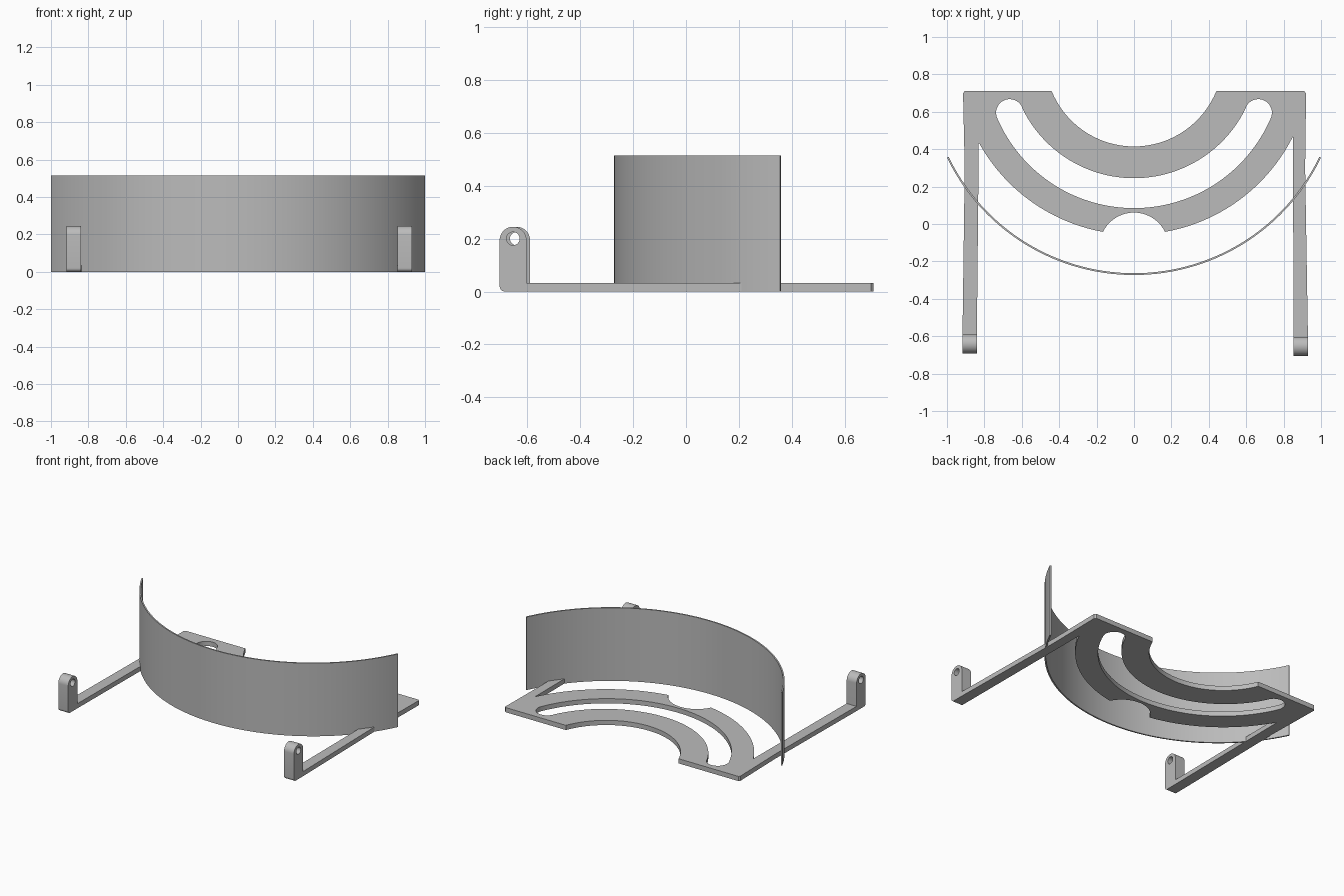
import bpy
from math import atan2, cos, sin, tau, hypot, radians
from mathutils import Matrix

if "Cube" in bpy.data.objects:
    bpy.data.objects.remove(bpy.data.objects["Cube"], do_unlink=True)

grey = bpy.data.materials.new("plain_grey")
grey.use_nodes = True
colour = (0.5, 0.5, 0.5, 1)
grey.diffuse_color = colour
grey.node_tree.nodes["Principled BSDF"].inputs["Base Color"].default_value = colour


def arc(centre, p, q, steps, ccw=True):
    """Points on an arc around centre from p to q."""
    (cx, cy), d0, d1 = centre, None, None
    d0 = (p[0] - cx, p[1] - cy)
    d1 = (q[0] - cx, q[1] - cy)
    a0 = atan2(d0[1], d0[0])
    sweep = (atan2(d1[1], d1[0]) - a0) % tau
    if not ccw:
        sweep -= tau
    r0, r1 = hypot(*d0), hypot(*d1)
    pts = []
    for i in range(steps + 1):
        t = i / steps
        r = r0 + (r1 - r0) * t
        pts.append((cx + r * cos(a0 + sweep * t), cy + r * sin(a0 + sweep * t)))
    return pts


def extrude(name, loops, depth, matrix):
    """Fill the first loop, cut the other loops out, and extrude by depth."""
    curve = bpy.data.curves.new(name + "_outline", "CURVE")
    curve.dimensions = "2D"
    curve.fill_mode = "BOTH"
    curve.extrude = depth / 2
    for loop in loops:
        spline = curve.splines.new("POLY")
        spline.points.add(len(loop) - 1)
        for point, (x, y) in zip(spline.points, loop):
            point.co = (x, y, 0, 1)
        spline.use_cyclic_u = True
    obj = bpy.data.objects.new(name, curve)
    bpy.context.collection.objects.link(obj)
    bpy.ops.object.select_all(action="DESELECT")
    obj.select_set(True)
    bpy.context.view_layer.objects.active = obj
    bpy.ops.object.convert(target="MESH")
    obj = bpy.context.object
    obj.name = name
    # Weld the caps to the walls and make the normals consistent
    bpy.ops.object.mode_set(mode="EDIT")
    bpy.ops.mesh.select_all(action="SELECT")
    bpy.ops.mesh.remove_doubles(threshold=0.0001)
    bpy.ops.mesh.normals_make_consistent(inside=False)
    bpy.ops.object.mode_set(mode="OBJECT")
    obj.data.transform(matrix @ Matrix.Translation((0, 0, depth / 2)))
    obj.data.materials.clear()
    obj.data.materials.append(grey)
    bpy.ops.object.shade_smooth_by_angle(angle=radians(30))
    return obj


# Curved shield: a thin tall wall bent along an arc
hub = (0, 0.8375)
shield = arc(hub, (-1, 0.355), (1, 0.355), 72)
shield += arc(hub, (0.991, 0.359), (-0.991, 0.359), 72, ccw=False)
extrude("shield", [shield], 0.515, Matrix())

# Flat bracket with its two arms, outer sweep and centre notch
ring = (0, 0.895)
outline = arc((0, 0.89), (-0.44, 0.71), (0.44, 0.71), 40)
outline += [(0.91, 0.71), (0.92, 0.70), (0.915, 0.3), (0.93, -0.605),
            (0.853, -0.605)]
outline += arc(ring, (0.85, 0.468), (0.166, -0.042), 28, ccw=False)
outline += arc((0, -0.124), (0.166, -0.042), (-0.166, -0.042), 20)[1:]
outline += arc(ring, (-0.166, -0.042), (-0.83, 0.436), 28, ccw=False)[1:]
outline += [(-0.84, -0.59), (-0.917, -0.59), (-0.905, 0.3), (-0.914, 0.70),
            (-0.905, 0.71)]

# Curved slot with rounded ends
far, near = (0.733, 0.57), (0.594, 0.612)
far_l, near_l = (-far[0], far[1]), (-near[0], near[1])
slot = arc((0, 0.881), far_l, far, 48)
slot += arc((0.665, 0.595), far, near, 14)[1:]
slot += arc((0, 0.909), near, near_l, 48, ccw=False)[1:]
slot += arc((-0.665, 0.595), near_l, far_l, 14)[1:-1]
extrude("bracket", [outline, slot], 0.033, Matrix())

# Upright hinge tabs: rounded top, eased lower front corner, pin hole
WIDTH, HALF, PIVOT = 0.077, 0.051, 0.194
side_plane = Matrix(((0, 0, 1, 0), (1, 0, 0, 0), (0, 1, 0, 0), (0, 0, 0, 1)))
tab = arc((0, PIVOT), (HALF, PIVOT), (-HALF, PIVOT), 24)
tab += arc((-HALF + 0.02, 0.02), (-HALF, 0.02), (-HALF + 0.02, 0), 6)
tab += [(HALF, 0)]
hole = arc((0, 0.2), (0.025, 0.2), (0.025, 0.2001), 24)
hole = [(0.025 * cos(tau * i / 24), 0.2 + 0.025 * sin(tau * i / 24)) for i in range(24)]
for name, x, y in (("left_hinge_tab", 0.853, -0.654),
                   ("right_hinge_tab", -0.917, -0.641)):
    extrude(name, [tab, hole], WIDTH, Matrix.Translation((x, y, 0)) @ side_plane)
